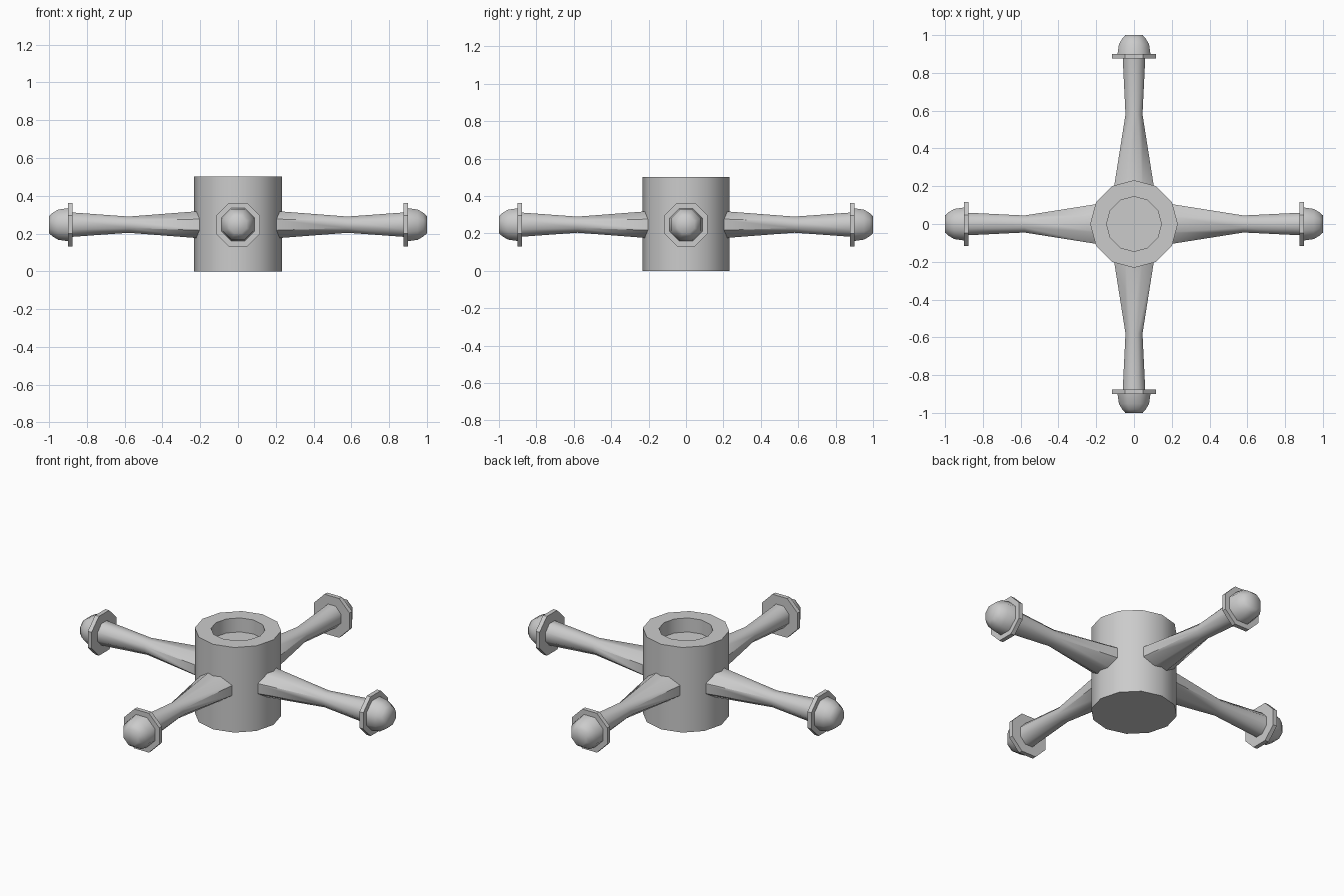
import bpy, bmesh, math

cube = bpy.data.objects.get("Cube")
if cube:
    bpy.data.objects.remove(cube, do_unlink=True)

grey = bpy.data.materials.new("cast_grey")
grey.use_nodes = True
colour = (0.6, 0.6, 0.6, 1)
grey.diffuse_color = colour
grey.node_tree.nodes["Principled BSDF"].inputs["Base Color"].default_value = colour

AXIS_Z = 0.247


def loft(name, rings, smooth_angle):
    """Skin a list of vertex-coordinate rings and close both ends."""
    bm = bmesh.new()
    loops = [[bm.verts.new(co) for co in ring] for ring in rings]
    n = len(loops[0])
    for a, b in zip(loops, loops[1:]):
        for i in range(n):
            j = (i + 1) % n
            bm.faces.new((a[i], a[j], b[j], b[i]))
    bm.faces.new(loops[0])
    bm.faces.new(loops[-1])
    bmesh.ops.recalc_face_normals(bm, faces=bm.faces)
    mesh = bpy.data.meshes.new(name)
    bm.to_mesh(mesh)
    bm.free()
    mesh.materials.append(grey)
    obj = bpy.data.objects.new(name, mesh)
    bpy.context.collection.objects.link(obj)
    bpy.ops.object.select_all(action="DESELECT")
    obj.select_set(True)
    bpy.context.view_layer.objects.active = obj
    bpy.ops.object.shade_smooth_by_angle(angle=math.radians(smooth_angle))
    return obj


def upright_ring(radius, z, sides=12):
    angles = [math.tau * i / sides for i in range(sides)]
    return [(radius * math.cos(a), radius * math.sin(a), z) for a in angles]


def arm_ring(x, half_width, half_height):
    """Octagon across the x axis with its flats facing sideways and up."""
    k = 1 / math.cos(math.pi / 8)
    angles = [math.tau * (i + 0.5) / 8 for i in range(8)]
    return [(x, half_width * k * math.cos(a), half_height * k * math.sin(a)) for a in angles]


# Hub with a shallow socket in its top
hub_profile = [(0.232, 0), (0.232, 0.503), (0.145, 0.503), (0.145, 0.42)]
loft("hub", [upright_ring(r, z) for r, z in hub_profile], 35)

# Waisted arm, flange and domed end cap, as (distance, half width, half height)
parts = {
    "arm": ([(0.15, 0.113, 0.076), (0.58, 0.045, 0.043), (0.885, 0.06, 0.065)], 50),
    "flange": ([(0.876, 0.116, 0.116), (0.901, 0.116, 0.116)], 30),
    "end_cap": ([(0.895, 0.088, 0.088), (0.952, 0.08, 0.08),
                 (0.982, 0.062, 0.062), (1.0, 0.046, 0.046)], 50),
}

# Four spokes around the hub
for turn, side in enumerate(("left", "back", "right", "front")):
    for part, (sections, angle) in parts.items():
        obj = loft(f"{side}_{part}", [arm_ring(*s) for s in sections], angle)
        obj.location.z = AXIS_Z
        obj.rotation_euler.z = turn * math.pi / 2
